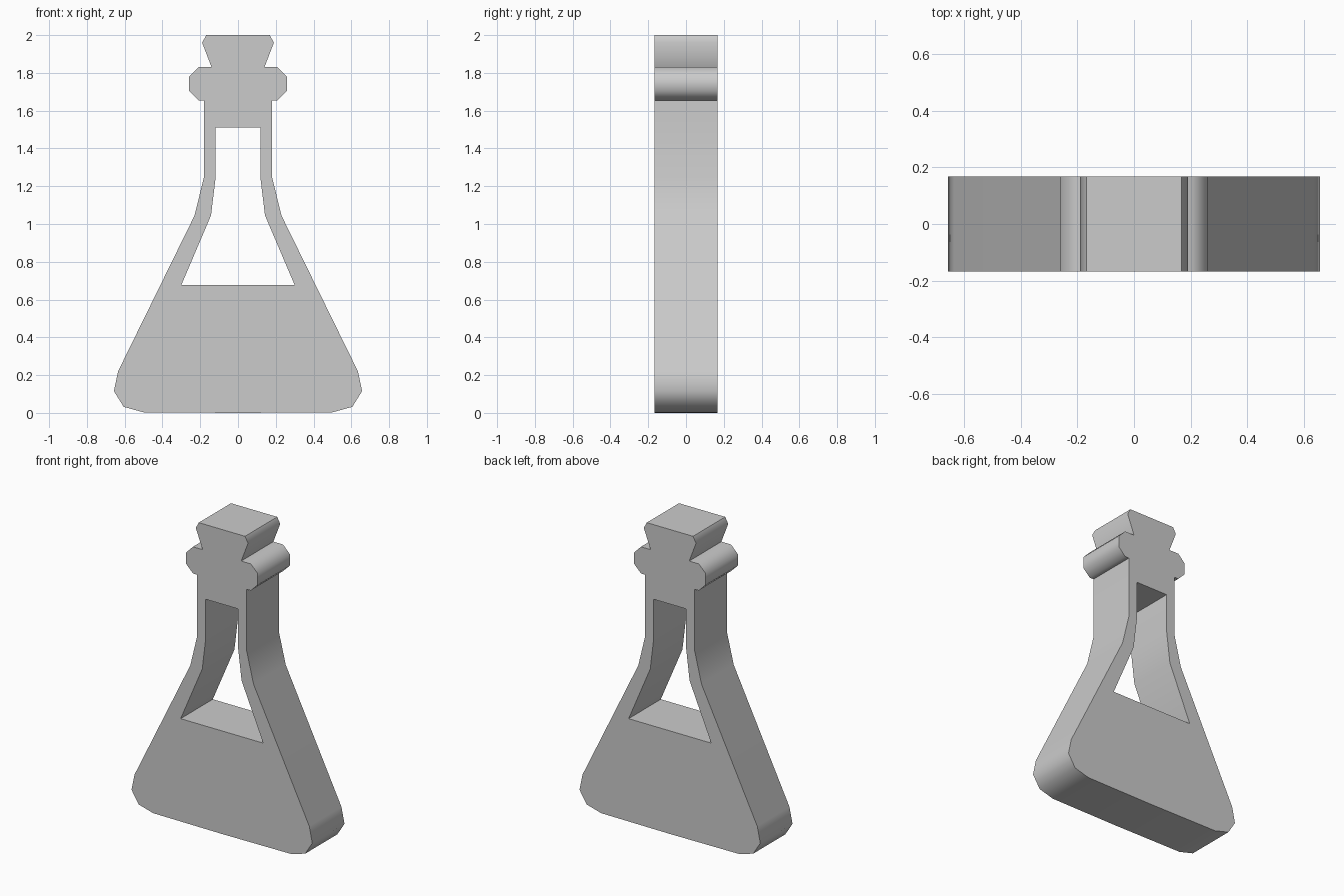
import bpy, bmesh, math

if "Cube" in bpy.data.objects:
    bpy.data.objects.remove(bpy.data.objects["Cube"])

HALF_DEPTH = 0.167

# Right half of the silhouette (x, z), bottom centre up to the top centre
outer = [(0, 0), (0.50, 0.003), (0.605, 0.032), (0.657, 0.115), (0.635, 0.22),
         (0.23, 1.045), (0.18, 1.25), (0.18, 1.655),            # body and neck
         (0.21, 1.655), (0.26, 1.705), (0.26, 1.78), (0.21, 1.83),  # lip
         (0.14, 1.83), (0.19, 1.96), (0.168, 2.0), (0, 2.0)]    # stopper
# Right half of the window above the liquid, top centre down to the bottom
window = [(0, 1.51), (0.118, 1.51), (0.118, 1.25), (0.143, 1.045),
          (0.30, 0.677), (0, 0.677)]

# Extrude the half profile through the depth
bm = bmesh.new()
face = bm.faces.new([bm.verts.new((x, -HALF_DEPTH, z)) for x, z in outer + window])
extruded = bmesh.ops.extrude_face_region(bm, geom=[face], use_keep_orig=True)
back = [g for g in extruded["geom"] if isinstance(g, bmesh.types.BMVert)]
bmesh.ops.translate(bm, verts=back, vec=(0, 2 * HALF_DEPTH, 0))
bmesh.ops.recalc_face_normals(bm, faces=bm.faces)

# Open the centre seam so both halves join as one solid
seam = [f for f in bm.faces if all(abs(v.co.x) < 1e-5 for v in f.verts)]
bmesh.ops.delete(bm, geom=seam, context='FACES')

mesh = bpy.data.meshes.new("stoppered_flask")
bm.to_mesh(mesh)
bm.free()
flask = bpy.data.objects.new("stoppered_flask", mesh)
bpy.context.collection.objects.link(flask)
bpy.context.view_layer.objects.active = flask
flask.select_set(True)

# Mirror to the left half and smooth the rounded rims
mirror = flask.modifiers.new("mirror", 'MIRROR')
mirror.use_axis = (True, False, False)
mirror.use_clip = True
bpy.ops.object.modifier_apply(modifier=mirror.name)
bpy.ops.object.shade_smooth_by_angle(angle=math.radians(60))
